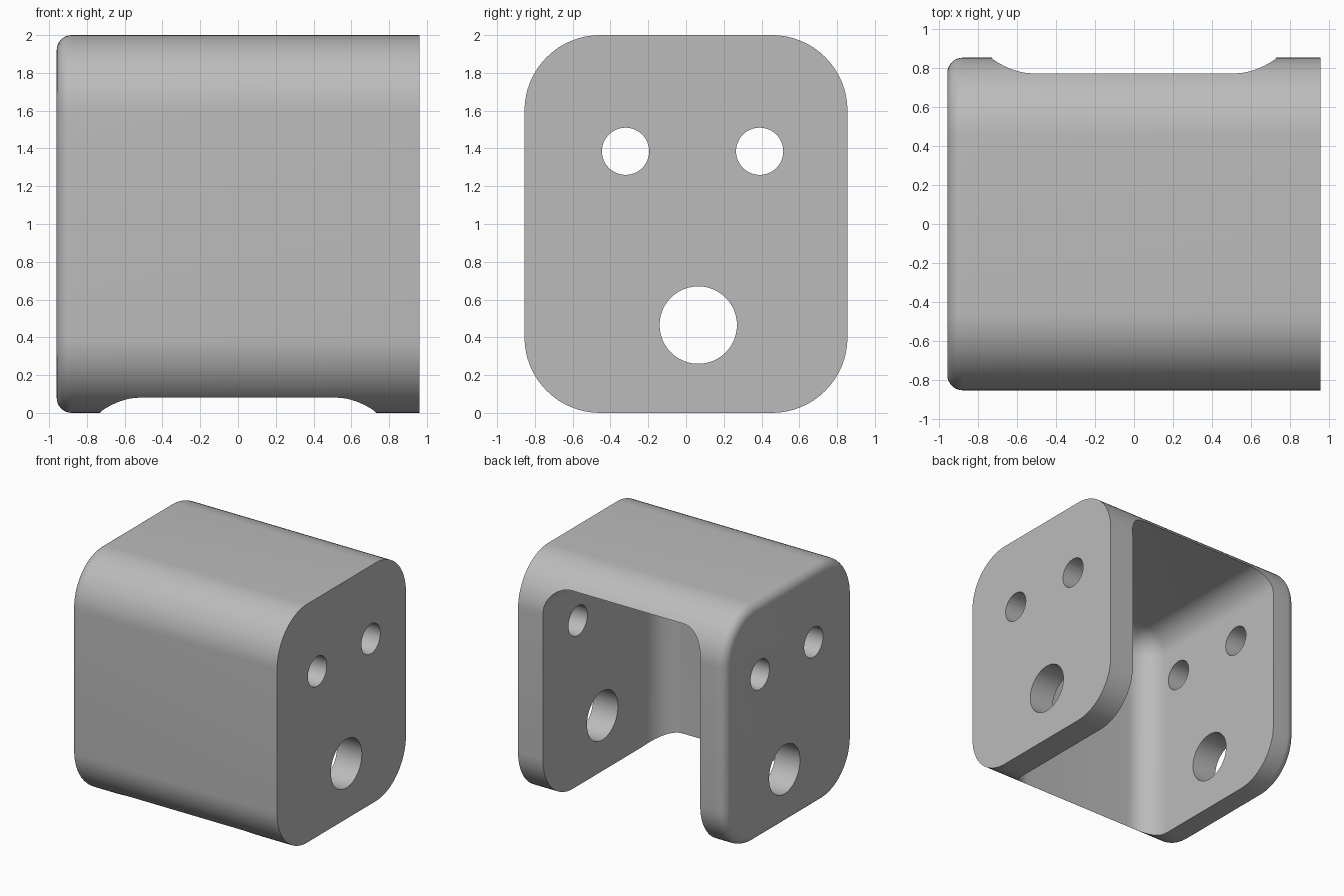
import bpy, bmesh, math

if "Cube" in bpy.data.objects:
    bpy.data.objects.remove(bpy.data.objects["Cube"])

HX, HY, R, FILLET = 0.96, 0.855, 0.40, 0.08   # half length, half depth, corner radius, end fillet
CAV_X, WALL, CAV_R = 0.73, 0.16, 0.21         # cavity half width, wall thickness, inner fillet

grey = bpy.data.materials.new("grey")
grey.diffuse_color = (0.5, 0.5, 0.5, 1)
grey.use_nodes = True
grey.node_tree.nodes["Principled BSDF"].inputs["Base Color"].default_value = grey.diffuse_color


def make_object(name, bm):
    bmesh.ops.recalc_face_normals(bm, faces=bm.faces)
    mesh = bpy.data.meshes.new(name)
    bm.to_mesh(mesh)
    bm.free()
    mesh.materials.append(grey)
    obj = bpy.data.objects.new(name, mesh)
    bpy.context.collection.objects.link(obj)
    return obj


def rounded_ring(bm, x, inset, steps=16):
    """Rounded rectangle in the YZ plane, shrunk by inset."""
    ring, r = [], R - inset
    for q, (sy, sz) in enumerate([(1, 1), (-1, 1), (-1, -1), (1, -1)]):
        for i in range(steps + 1):
            a = (q + i / steps) * math.pi / 2
            ring.append(bm.verts.new((x, sy * (HY - R) + r * math.cos(a),
                                      1 + sz * (1 - R) + r * math.sin(a))))
    return ring


# Outer block: lofted rounded rectangle with one filleted end
bm = bmesh.new()
rings = []
for i in range(9):
    a = i / 8 * math.pi / 2
    rings.append(rounded_ring(bm, -HX + FILLET * (1 - math.sin(a)), FILLET * (1 - math.cos(a))))
rings = rings[::-1]
rings.append(rounded_ring(bm, HX, 0)) if rings[-1][0].co.x > rings[0][0].co.x else \
    rings.insert(0, rounded_ring(bm, HX, 0))
for a, b in zip(rings, rings[1:]):
    for i in range(len(a)):
        j = (i + 1) % len(a)
        bm.faces.new((a[i], a[j], b[j], b[i]))
bm.faces.new(rings[0])
bm.faces.new(rings[-1])
bracket = make_object("bracket", bm)

# Cavity cutter: filleted box running out through the back and the bottom
bm = bmesh.new()
bmesh.ops.create_cube(bm, size=1)
y0, y1, z0, z1 = -HY + WALL, HY + 0.6, -0.6, 2 - WALL
for v in bm.verts:
    v.co = (CAV_X * 2 * v.co.x, y0 if v.co.y < 0 else y1, z0 if v.co.z < 0 else z1)
bmesh.ops.bevel(bm, geom=bm.edges[:], offset=CAV_R, segments=12, profile=0.5, affect='EDGES')
cutters = [make_object("cavity_cutter", bm)]

# Hole cutters: two small and one large, through both side plates
for y, z, r in [(-0.32, 1.385, 0.125), (0.39, 1.385, 0.125), (0.065, 0.465, 0.205)]:
    bpy.ops.mesh.primitive_cylinder_add(vertices=48, radius=r, depth=3, location=(0, y, z),
                                        rotation=(0, math.pi / 2, 0))
    hole = bpy.context.object
    hole.name = "hole_cutter"
    hole.data.materials.append(grey)
    cutters.append(hole)

bpy.context.view_layer.objects.active = bracket
for cutter in cutters:
    mod = bracket.modifiers.new("cut", 'BOOLEAN')
    mod.operation, mod.solver, mod.object = 'DIFFERENCE', 'EXACT', cutter
    bpy.ops.object.modifier_apply(modifier=mod.name)
for cutter in cutters:
    bpy.data.objects.remove(cutter)

bpy.ops.object.select_all(action='DESELECT')
bracket.select_set(True)
bpy.ops.object.shade_smooth_by_angle(angle=math.radians(30))
